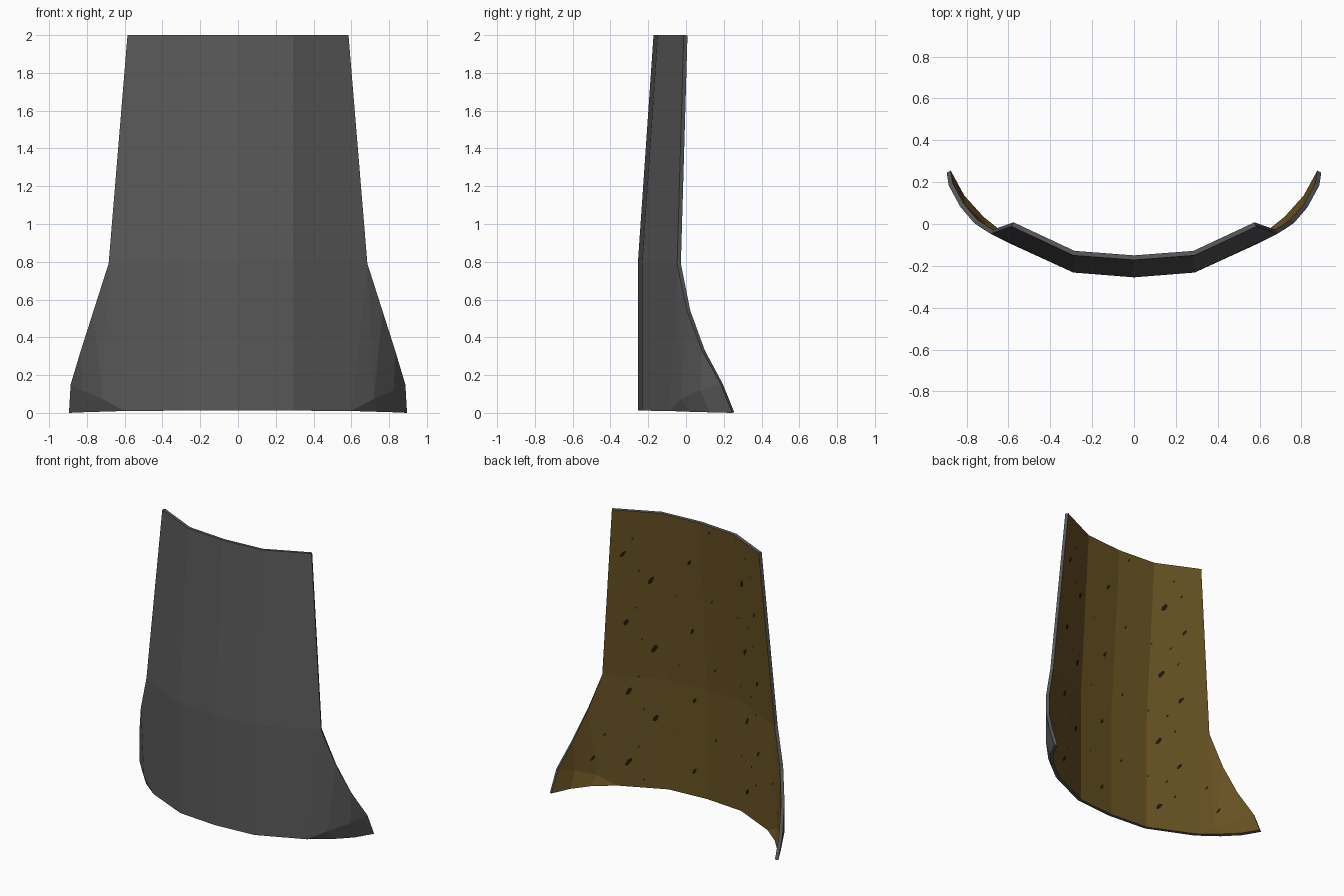
import bpy, bmesh, math, random
from mathutils import Vector
from mathutils.bvhtree import BVHTree

if "Cube" in bpy.data.objects:
    bpy.data.objects.remove(bpy.data.objects["Cube"])

random.seed(4)
THICK = 0.022


def material(name, rgb):
    m = bpy.data.materials.new(name)
    m.diffuse_color = (*rgb, 1)
    m.use_nodes = True
    m.node_tree.nodes["Principled BSDF"].inputs["Base Color"].default_value = m.diffuse_color
    return m


grey = material("dark grey", (0.10, 0.10, 0.10))
brown = material("leather brown", (0.135, 0.083, 0.016))
black = material("fleck brown black", (0.012, 0.009, 0.003))


def add_object(name, bm, mats):
    me = bpy.data.meshes.new(name)
    bm.to_mesh(me)
    ob = bpy.data.objects.new(name, me)
    bpy.context.collection.objects.link(ob)
    for m in mats:
        me.materials.append(m)
    return ob


# Curved plate: outer surface points for the right half
P = {
    "T0": (0, -.172, 2), "T1": (.29, -.15, 2), "T2": (.585, -.012, 2),
    "M0": (0, -.255, .79), "M1": (.29, -.232, .79), "E0": (.685, -.047, .79),
    "E1": (.765, .005, .54), "E2": (.832, .085, .33), "E3": (.886, .185, .15),
    "L0": (0, -.255, .012), "L1": (.29, -.232, .012), "F0": (.6, -.09, .01),
    "F1": (.72, -.025, .075), "F2": (.825, .075, .12),
    "B1": (.735, .02, .006), "B2": (.83, .125, .003), "B3": (.895, .245, 0),
}
FACES = ["T0 M0 M1 T1", "T1 M1 E0 T2", "M0 L0 L1 M1", "M1 L1 F0 E0",
         "E0 F0 F1", "E0 F1 E1", "E1 F1 F2 E2", "E2 F2 E3",
         "F0 B1 F1", "F1 B1 B2 F2", "F2 B2 B3 E3"]
bm = bmesh.new()
for side in (1, -1):
    v = {k: bm.verts.new((side * x, y, z)) for k, (x, y, z) in P.items()}
    for f in FACES:
        ring = [v[k] for k in f.split()]
        bm.faces.new(ring if side > 0 else ring[::-1])
bmesh.ops.remove_doubles(bm, verts=bm.verts, dist=1e-4)
bm.normal_update()
tree = BVHTree.FromBMesh(bm)
plate = add_object("curved_plate", bm, [grey, brown])
bm.free()

# Thickness, with a brown lining and a grey rim
sol = plate.modifiers.new("thickness", 'SOLIDIFY')
sol.thickness = THICK
sol.offset = -1
sol.use_even_offset = True
sol.material_offset = 1

# Dark flecks lying on the lining: repeated columns (x, first height, size)
bm = bmesh.new()


def fleck(x, z, size):
    ring = []
    for i in range(7):
        a = i * math.tau / 7
        r = size * random.uniform(.7, 1.1)
        u, w = .5 * r * math.cos(a), r * math.sin(a)
        hit, n, _, _ = tree.ray_cast(Vector((x + u - .5 * w, 2, z + w)), Vector((0, -1, 0)))
        if hit is None:
            return
        if n.y > 0:
            n = -n
        ring.append(hit - n * (THICK + .003))
    verts = [bm.verts.new(p) for p in ring]
    bm.faces.new(verts)


COLUMNS = [(.53, 1.685, .03), (.37, 1.51, .032), (.09, 1.69, .025),
           (-.37, 1.68, .032), (-.50, 1.51, .025), (-.42, 1.88, .012),
           (.47, 1.80, .01), (.44, 1.57, .01), (-.3, 1.4, .01),
           (-.47, 1.77, .012), (-.08, 1.95, .015), (.2, 1.42, .008)]
for x, top, size in COLUMNS:
    for k in range(4):
        fleck(x, top - .5 * k, size)
for s in (1, -1):
    fleck(s * .74, .2, .02)
    fleck(s * .67, .37, .015)
bmesh.ops.recalc_face_normals(bm, faces=bm.faces)
for f in bm.faces:
    if f.normal.y < 0:
        f.normal_flip()
add_object("lining_flecks", bm, [black])
bm.free()
